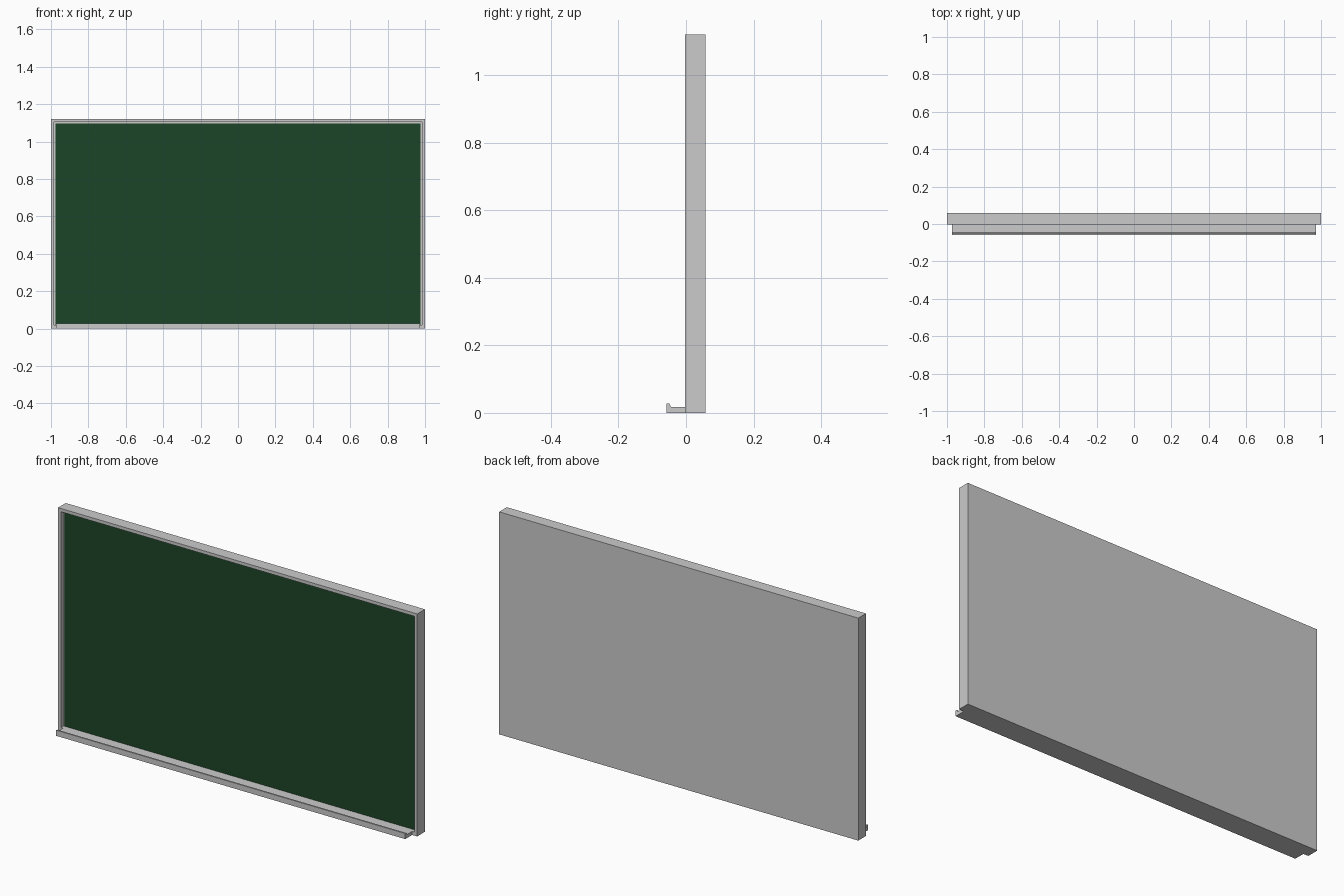
import bpy, bmesh

if "Cube" in bpy.data.objects:
    bpy.data.objects.remove(bpy.data.objects["Cube"])

FRONT, BACK, HEIGHT = -0.003, 0.058, 1.12
RIM, SILL, RECESS = 0.023, 0.018, 0.02


def make_object(name, bm, material=None):
    bmesh.ops.recalc_face_normals(bm, faces=bm.faces)
    mesh = bpy.data.meshes.new(name)
    bm.to_mesh(mesh)
    bm.free()
    obj = bpy.data.objects.new(name, mesh)
    bpy.context.collection.objects.link(obj)
    if material:
        mesh.materials.append(material)
    return obj


def box(bm, x0, x1, y0, y1, z0, z1):
    verts = bmesh.ops.create_cube(bm, size=1)["verts"]
    for v in verts:
        v.co.x = x1 if v.co.x > 0 else x0
        v.co.y = y1 if v.co.y > 0 else y0
        v.co.z = z1 if v.co.z > 0 else z0


# Frame: one solid slab whose front is inset and pushed back
bm = bmesh.new()
box(bm, -1, 1, FRONT, BACK, 0, HEIGHT)
bm.normal_update()
front = min(bm.faces, key=lambda f: f.calc_center_median().y)
bmesh.ops.inset_individual(bm, faces=[front], thickness=RIM)
for v in front.verts:
    if v.co.z < HEIGHT / 2:
        v.co.z = SILL
pocket = bmesh.ops.extrude_discrete_faces(bm, faces=[front])["faces"][0]
bmesh.ops.translate(bm, verts=pocket.verts, vec=(0, RECESS + 0.004, 0))
make_object("frame", bm)

# Green writing panel lying in the recess
green = bpy.data.materials.new("board_green")
green.diffuse_color = (0.012, 0.06, 0.02, 1)
green.use_nodes = True
green.node_tree.nodes["Principled BSDF"].inputs["Base Color"].default_value = green.diffuse_color
bm = bmesh.new()
box(bm, -1 + RIM, 1 - RIM, FRONT + RECESS, FRONT + RECESS + 0.004, SILL, HEIGHT - RIM)
make_object("writing_panel", bm, green)

# Chalk tray: profile in (y, z) with a raised front lip, swept along x
profile = [(FRONT, 0), (-0.058, 0), (-0.058, 0.028), (-0.050, 0.028),
           (-0.045, SILL), (FRONT, SILL)]
bm = bmesh.new()
end = bm.faces.new([bm.verts.new((-0.972, y, z)) for y, z in profile])
swept = bmesh.ops.extrude_face_region(bm, geom=[end], use_keep_orig=True)["geom"]
bmesh.ops.translate(bm, vec=(1.944, 0, 0),
                    verts=[g for g in swept if isinstance(g, bmesh.types.BMVert)])
make_object("chalk_tray", bm)
